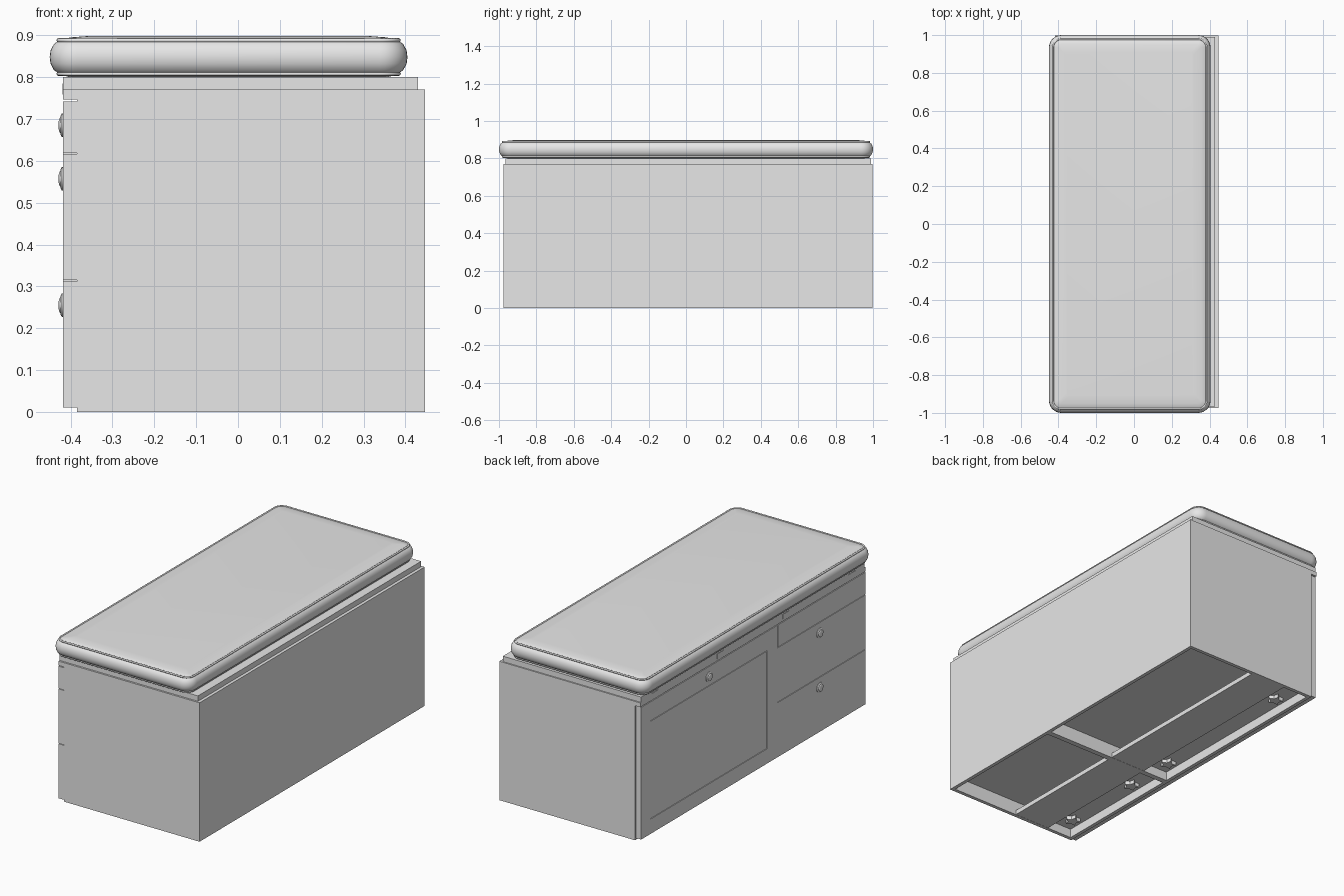
import bpy, bmesh, math
from mathutils import Vector

if "Cube" in bpy.data.objects:
    bpy.data.objects.remove(bpy.data.objects["Cube"])

mat = bpy.data.materials.new("warm light grey")
mat.diffuse_color = (0.8, 0.8, 0.8, 1)
mat.use_nodes = True
mat.node_tree.nodes["Principled BSDF"].inputs["Base Color"].default_value = mat.diffuse_color


def finish(name, bm, smooth=None):
    bmesh.ops.recalc_face_normals(bm, faces=bm.faces)
    me = bpy.data.meshes.new(name)
    bm.to_mesh(me)
    bm.free()
    me.materials.append(mat)
    ob = bpy.data.objects.new(name, me)
    bpy.context.collection.objects.link(ob)
    if smooth:
        bpy.ops.object.select_all(action='DESELECT')
        ob.select_set(True)
        bpy.context.view_layer.objects.active = ob
        bpy.ops.object.shade_smooth_by_angle(angle=math.radians(smooth))
    return ob


def box(name, x0, x1, y0, y1, z0, z1):
    bm = bmesh.new()
    bmesh.ops.create_cube(bm, size=1)
    for v in bm.verts:
        v.co = Vector(((x0 + x1) / 2 + v.co.x * (x1 - x0),
                       (y0 + y1) / 2 + v.co.y * (y1 - y0),
                       (z0 + z1) / 2 + v.co.z * (z1 - z0)))
    return finish(name, bm)


def round_rect(hx, hy, r, n=8):
    pts = []
    for k, (sx, sy) in enumerate(((1, 1), (-1, 1), (-1, -1), (1, -1))):
        for i in range(n + 1):
            a = math.pi / 2 * (k + i / n)
            pts.append((sx * (hx - r) + r * math.cos(a), sy * (hy - r) + r * math.sin(a)))
    return pts


def loft(bm, rings, closed=False):
    n = len(rings[0])
    for a, b in zip(rings, rings[1:] + (rings[:1] if closed else [])):
        for i in range(n):
            bm.faces.new((a[i], a[(i + 1) % n], b[(i + 1) % n], b[i]))


# Cabinet shell
XB, XF, XP = 0.447, -0.385, -0.418
Y0, Y1, ZT = -0.975, 0.997, 0.77
YI0, YI1 = Y0 + 0.02, Y1 - 0.02
box("back_wall", XB - 0.02, XB, Y0, Y1, 0, ZT)
box("end_wall_near", XF, XB - 0.02, Y0, YI0, 0, ZT)
box("end_wall_far", XF, XB - 0.02, YI1, Y1, 0, ZT)
box("top_board", XF, XB - 0.02, YI0, YI1, ZT - 0.02, ZT)
box("divider", XF, XB - 0.02, -0.20, -0.17, 0, ZT - 0.02)
box("front_backing", XF, XF + 0.02, YI0, YI1, 0, ZT - 0.02)
box("front_rail", XP, XF, Y0, Y1, 0.746, ZT)

# Undersides: rear floor, drawer floor, lengthwise boards
box("rear_floor", -0.10, XB - 0.02, YI0, YI1, 0.078, 0.10)
box("front_floor", XF + 0.02, -0.10, YI0, YI1, 0.05, 0.10)
for name, y0, y1 in (("bottom_board_a", YI0, -0.20), ("bottom_board_b", -0.17, YI1)):
    box(name, -0.21, 0.01, y0, y1, 0.001, 0.026)

# Large left front: frame around a grooved door
L0, L1, LZ0, LZ1 = -0.205, 0.99, 0.01, 0.742
D0, D1, DZ0, DZ1 = -0.112, 0.91, 0.092, 0.637
box("front_frame_bottom", XP, XF, L0, L1, LZ0, DZ0)
box("front_frame_top", XP, XF, L0, L1, DZ1, LZ1)
box("front_frame_side_a", XP, XF, L0, D0, DZ0, DZ1)
box("front_frame_side_b", XP, XF, D1, L1, DZ0, DZ1)
g = 0.003
box("front_door", XP, XF, D0 + g, D1 - g, DZ0 + g, DZ1 - g)

# Right drawer fronts
for name, z0, z1, y1 in (("drawer_bottom", 0.01, 0.312, L0),
                         ("drawer_middle", 0.315, 0.616, L0),
                         ("drawer_top", 0.619, 0.742, L0 - 0.004)):
    box(name, XP, XF, Y0, y1, z0, z1)

# Round knobs
for i, (y, z) in enumerate(((0.395, 0.685), (-0.575, 0.557), (-0.575, 0.255))):
    bm = bmesh.new()
    rings = []
    for r, d in ((0.028, -0.002), (0.028, 0.003), (0.023, 0.006),
                 (0.019, 0.006), (0.016, 0.009), (0.008, 0.011)):
        rings.append([bm.verts.new((XP - d, y + r * math.cos(2 * math.pi * k / 20),
                                    z + r * math.sin(2 * math.pi * k / 20))) for k in range(20)])
    loft(bm, rings)
    bm.faces.new(rings[-1])
    finish("knob_%d" % (i + 1), bm, 30)

# Lid with thin front catch plates
box("lid", XP, 0.43, -0.965, 0.99, ZT, 0.80)
for i in range(4):
    y = 0.87 - i * 0.575
    box("catch_plate_%d" % (i + 1), XP - 0.002, XP, y - 0.03, y + 0.03, 0.758, 0.785)

# Cushion: rounded rectangle lofted through a bulging side profile
CX, HX, HY = -0.0225, 0.4275, 1.0
bm = bmesh.new()
rings = []
for inset, z in ((0.09, 0.797), (0.05, 0.799), (0.024, 0.807), (0.010, 0.817),
                 (0.002, 0.832), (0, 0.848), (0.002, 0.864), (0.010, 0.879),
                 (0.024, 0.889), (0.05, 0.895), (0.09, 0.898)):
    rings.append([bm.verts.new((CX + x, y, z)) for x, y in
                  round_rect(HX - inset, HY - inset, max(0.065 - inset, 0.015))])
loft(bm, rings)
bm.faces.new(rings[0])
bm.faces.new(rings[-1])
finish("cushion", bm, 50)

# Piping cords along the cushion edges
for name, z in (("piping_top", 0.888), ("piping_bottom", 0.808)):
    bm = bmesh.new()
    rings = []
    for k in range(8):
        a = 2 * math.pi * k / 8
        ins = 0.021 - 0.005 * math.cos(a)
        rings.append([bm.verts.new((CX + x, y, z + 0.005 * math.sin(a))) for x, y in
                      round_rect(HX - ins, HY - ins, 0.065 - ins)])
    loft(bm, rings, True)
    finish(name, bm, 50)

# Star shaped feet under the drawer floor
for i, y in enumerate((0.80, -0.08, -0.38, -0.86)):
    bm = bmesh.new()
    rings = []
    for z in (0.05, 0.03):
        rings.append([bm.verts.new((-0.30 + r * math.cos(k * math.pi / 5),
                                    y + r * math.sin(k * math.pi / 5), z))
                      for k in range(10) for r in ((0.042, 0.024)[k % 2],)])
    loft(bm, rings)
    bm.faces.new(rings[1])
    finish("foot_%d" % (i + 1), bm)
